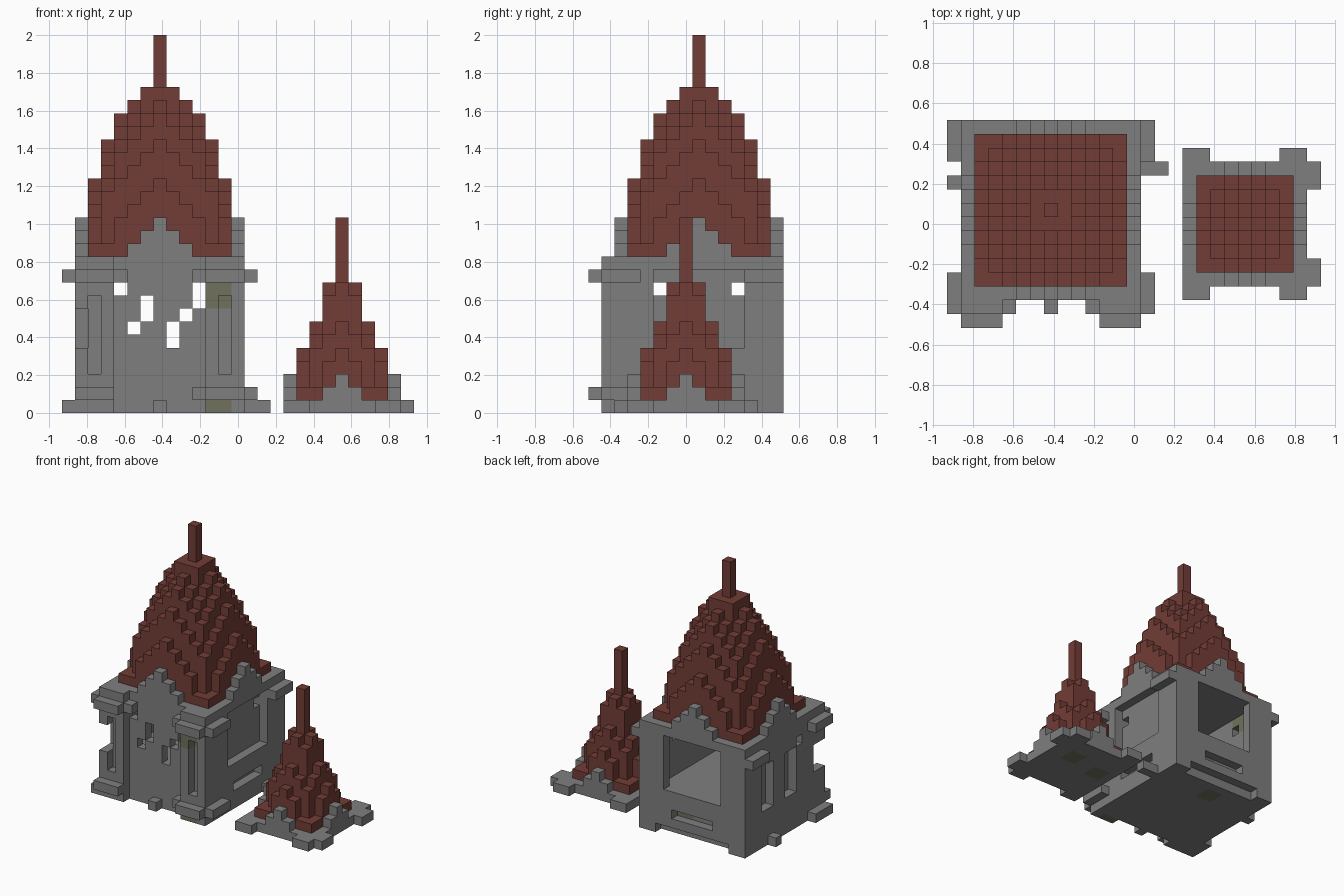
import bpy, bmesh
from mathutils import Vector

cube = bpy.data.objects.get("Cube")
if cube:
    bpy.data.objects.remove(cube, do_unlink=True)

U = 2 / 29                      # edge of one block
ORIGIN = Vector((13.5, 7.5, 0))  # grid centre on the ground


def material(name, rgb):
    m = bpy.data.materials.new(name)
    m.use_nodes = True
    m.diffuse_color = (*rgb, 1)
    m.node_tree.nodes["Principled BSDF"].inputs["Base Color"].default_value = (*rgb, 1)
    return m


STONE = material("stone grey", (0.212, 0.212, 0.212))
MOSS = material("mossy stone", (0.160, 0.167, 0.107))
TILE = material("roof red", (0.170, 0.046, 0.037))


def box(x0, x1, y0, y1, z0, z1):
    """All blocks in an inclusive range of grid cells."""
    return {(x, y, z) for x in range(x0, x1 + 1)
            for y in range(y0, y1 + 1) for z in range(z0, z1 + 1)}


def disc(cx, cy, r, z):
    """Square slab with its four corner blocks missing."""
    return {c for c in box(cx - r, cx + r, cy - r, cy + r, z, z)
            if abs(c[0] - cx) + abs(c[1] - cy) < 2 * r}


def spire(cx, cy, base, tops):
    """Stepped roof: each ring peaks mid-side; the eaves have flat corners."""
    cells, r = set(), len(tops) - 1
    for dx in range(-r, r + 1):
        for dy in range(-r, r + 1):
            ring, along = max(abs(dx), abs(dy)), min(abs(dx), abs(dy))
            drop = ring if ring == r and along >= ring - 1 else along
            top = tops[ring] - (0 if tops[ring] == 25 else drop)
            cells |= box(cx + dx, cx + dx, cy + dy, cy + dy, base, top - 1)
    return cells


def gables(cx, cy, r, base, height):
    """Stepped stone gables against all four sides of a roof."""
    cells = set()
    for t in range(1 - height, height):
        top = base + height - 1 - abs(t)
        for s in (-r, r):
            cells |= box(cx + t, cx + t, cy + s, cy + s, base, top)
            cells |= box(cx + s, cx + s, cy + t, cy + t, base, top)
    return cells


# House: solid plinth, four walls and ceiling
house = box(1, 13, 2, 14, 0, 11) - box(2, 12, 3, 13, 5, 10)
for x in (2, 12):
    house |= box(x, x, 4, 12, 5, 10)                # inner lining of the side walls

# Back wall: wide window, slot below it and feet at the corners
house -= box(4, 10, 14, 14, 5, 10)
house -= box(5, 9, 14, 14, 2, 2)
house -= box(3, 11, 14, 14, 0, 0)

# Right wall: recessed panel with a slot below it
house -= box(13, 13, 5, 11, 5, 10)
house -= box(13, 13, 6, 10, 2, 2)

# Broken gaps in the front wall
for x, z0, z1 in ((4, 9, 9), (6, 7, 8), (5, 6, 6), (10, 8, 9), (9, 7, 7), (8, 5, 6)):
    house -= box(x, x, 2, 2, z0, z1)

# Side walls: small openings, and shallow slots on the left
for y in (5, 11):
    house -= box(1, 2, y, y, 9, 9) | box(12, 12, y, y, 9, 9)
for y in (6, 10):
    house -= box(1, 1, y, y + 1, 4, 8)

# Front corner pillars with a groove, capital and foot
for px in (2, 12):
    house |= box(px - 1, px + 1, 1, 3, 0, 11)
    house -= box(px, px, 1, 1, 3, 8)
    house |= disc(px, 2, 2, 10)
    house |= box(px - 1, px + 1, 0, 0, 1, 1)
house -= box(1, 1, 1, 2, 5, 7)                      # chipped outer corner

# Pillar feet, back capitals and loose foundation blocks
house |= disc(12, 2, 2, 1) | box(0, 0, 1, 3, 0, 0)
for x in (0, 14):
    house |= box(x, x, 12, 14, 10, 10)
house |= box(7, 7, 1, 1, 0, 0) | box(0, 0, 10, 10, 0, 0) | box(14, 15, 11, 11, 0, 0)
house |= gables(7, 8, 6, 12, 3)

# Separate small spire standing on a ragged slab
slab = box(17, 25, 3, 11, 0, 0)
for x in (17, 24):
    for y in (2, 12):
        slab |= box(x, x + 1, y, y, 0, 0)
for y in (3, 10):
    slab |= box(26, 26, y, y + 1, 0, 0)
slab |= gables(21, 7, 4, 1, 2)

house_roof = spire(7, 8, 12, [29, 25, 24, 23, 21, 18])
small_roof = spire(21, 7, 1, [15, 10, 7, 5])

# Mossy patches
moss = (box(11, 12, 1, 2, 8, 9) | box(11, 12, 1, 1, 0, 0) | box(6, 7, 11, 12, 0, 0)
        | box(8, 9, 13, 13, 2, 2) | box(2, 2, 11, 12, 9, 10)
        | box(22, 23, 8, 9, 0, 0) | box(18, 19, 7, 8, 0, 0))

parts = {"house_walls": (house, STONE), "house_roof": (house_roof, TILE),
         "small_spire_base": (slab, STONE), "small_spire_roof": (small_roof, TILE)}
solid = set().union(*(cells for cells, _ in parts.values()))


def build(name, cells, mat):
    """Skin a set of blocks, keeping only the exposed faces."""
    bm = bmesh.new()
    verts = {}

    def vert(p):
        key = tuple(p)
        if key not in verts:
            verts[key] = bm.verts.new((Vector(key) - ORIGIN) * U)
        return verts[key]

    for c in sorted(cells):
        for axis in range(3):
            for side in (0, 1):
                n = list(c)
                n[axis] += 2 * side - 1
                if tuple(n) in solid:
                    continue
                a, b = (axis + 1) % 3, (axis + 2) % 3
                loop = []
                for da, db in ((0, 0), (1, 0), (1, 1), (0, 1)):
                    p = list(c)
                    p[axis] += side
                    p[a] += da
                    p[b] += db
                    loop.append(vert(p))
                face = bm.faces.new(loop if side else loop[::-1])
                face.material_index = int(mat is STONE and c in moss)
    mesh = bpy.data.meshes.new(name)
    bm.to_mesh(mesh)
    bm.free()
    mesh.materials.append(mat)
    if mat is STONE:
        mesh.materials.append(MOSS)
    bpy.context.collection.objects.link(bpy.data.objects.new(name, mesh))


for part, (cells, mat) in parts.items():
    build(part, cells, mat)
